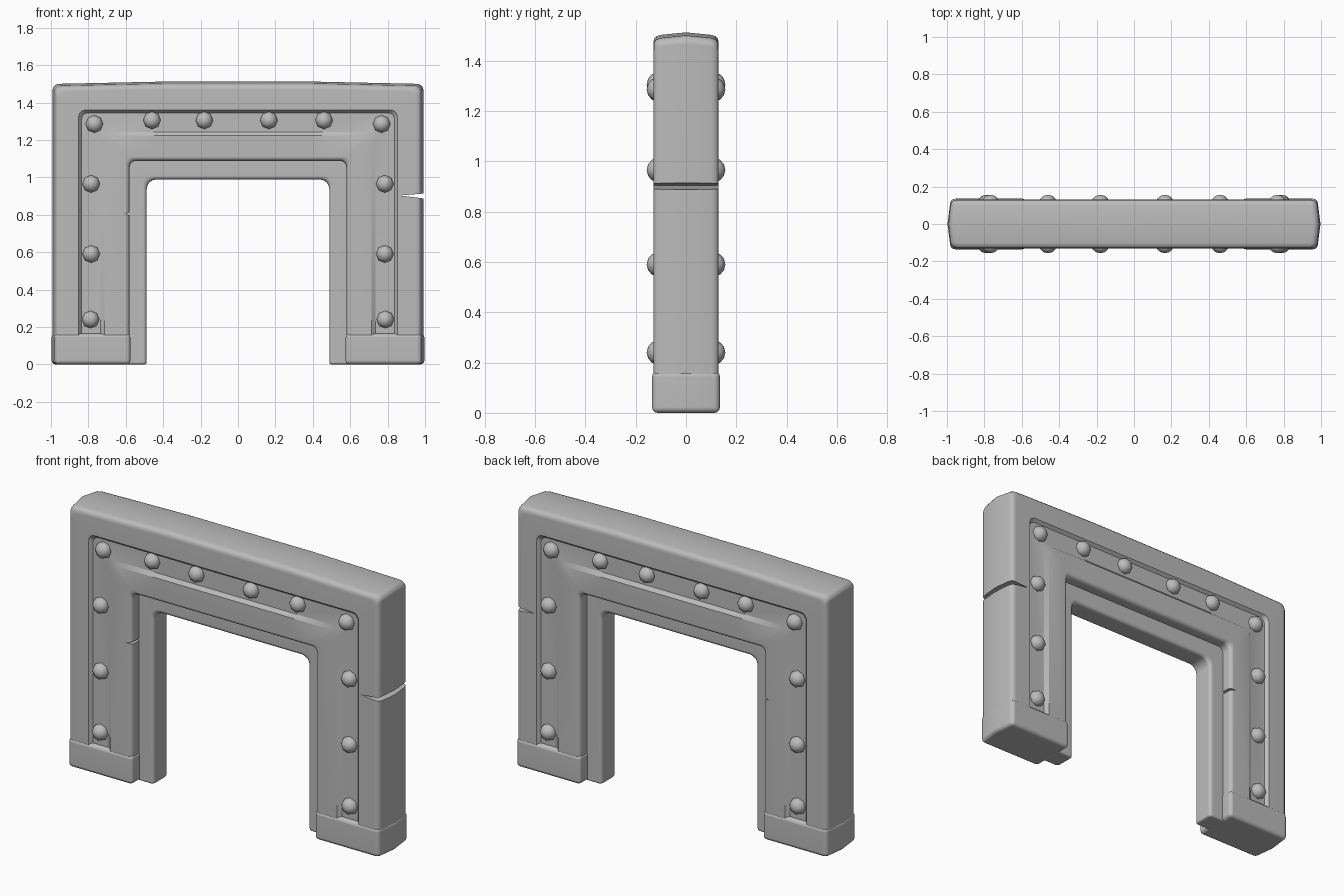
import bpy, bmesh
from math import sin, cos, pi, radians
from mathutils import Matrix

if "Cube" in bpy.data.objects:
    bpy.data.objects.remove(bpy.data.objects["Cube"])

stone = bpy.data.materials.new("grey_stone")
stone.use_nodes = True
GREY = (0.5, 0.5, 0.5, 1)
stone.diffuse_color = GREY
stone.node_tree.nodes["Principled BSDF"].inputs["Base Color"].default_value = GREY


def finish(name, bm):
    """Turn a bmesh into a named object and make it active."""
    bmesh.ops.recalc_face_normals(bm, faces=bm.faces)
    mesh = bpy.data.meshes.new(name)
    bm.to_mesh(mesh)
    bm.free()
    mesh.materials.append(stone)
    ob = bpy.data.objects.new(name, mesh)
    bpy.context.collection.objects.link(ob)
    bpy.ops.object.select_all(action='DESELECT')
    ob.select_set(True)
    bpy.context.view_layer.objects.active = ob
    return ob


def smooth(ob, angle=40):
    bpy.context.view_layer.objects.active = ob
    bpy.ops.object.select_all(action='DESELECT')
    ob.select_set(True)
    bpy.ops.object.shade_smooth_by_angle(angle=radians(angle))
    mod = ob.modifiers.new("weighted", 'WEIGHTED_NORMAL')
    mod.keep_sharp = True


def bevel(ob, width, angle):
    mod = ob.modifiers.new("bevel", 'BEVEL')
    mod.width = width
    mod.segments = 3
    mod.limit_method = 'ANGLE'
    mod.angle_limit = radians(angle)
    bpy.ops.object.modifier_apply(modifier=mod.name)


def arch(name, half, width, height, base, radius, lift=0):
    """Sweep a section (inset from outer edge, y) round a U with filleted corners."""
    section = half + [(d, -y) for d, y in reversed(half) if y]
    bm = bmesh.new()
    rails = []
    for d, y in section:
        x, z = width - d, height - d
        arc = [(x - radius + radius * cos(t), z - radius + radius * sin(t))
               for t in (k * pi / 8 for k in range(5))]
        rise = lift if d < 0.1 else 0
        right = [(x, base)] + arc + [(0.4, z + rise)]
        left = [(-px, pz) for px, pz in reversed(right)]
        rails.append([bm.verts.new((px, y, pz)) for px, pz in right + left])
    n = len(rails)
    for i in range(n):
        a, b = rails[i], rails[(i + 1) % n]
        for k in range(len(a) - 1):
            bm.faces.new((a[k], a[k + 1], b[k + 1], b[k]))
    bm.faces.new([r[0] for r in rails])
    bm.faces.new([r[-1] for r in rails])
    return finish(name, bm)


def prism(name, outline, axis, start, length):
    """Extrude an outline along y or z."""
    bm = bmesh.new()
    place = {'y': lambda a, b: (a, start, b), 'z': lambda a, b: (a, b, start)}[axis]
    face = bm.faces.new([bm.verts.new(place(a, b)) for a, b in outline])
    out = bmesh.ops.extrude_face_region(bm, geom=[face])
    moved = [v for v in out["geom"] if isinstance(v, bmesh.types.BMVert)]
    step = (0, length, 0) if axis == 'y' else (0, 0, length)
    bmesh.ops.translate(bm, verts=moved, vec=step)
    return finish(name, bm)


# Main frame with a shallow channel running round both faces
frame = arch("arch_frame", [
    (-0.012, 0), (-0.002, -0.10), (0.004, -0.118), (0.014, -0.127), (0.03, -0.13),
    (0.128, -0.13), (0.143, -0.112), (0.245, -0.112), (0.265, -0.13),
    (0.378, -0.13), (0.391, -0.125), (0.398, -0.114), (0.40, -0.10)],
    0.98, 1.488, 0.03, 0.035, 0.012)

# Cracks: one in the outer edge, a small nick in the inner edge
cracks = [[(0.865, 0.903), (1.05, 0.88), (1.05, 0.918)],
          [(-0.615, 0.804), (-0.56, 0.795), (-0.56, 0.817)]]
for outline in cracks:
    cutter = prism("crack_cutter", outline, 'y', -0.2, 0.4)
    cutter.hide_render = True
    mod = frame.modifiers.new("crack", 'BOOLEAN')
    mod.operation = 'DIFFERENCE'
    mod.solver = 'EXACT'
    mod.object = cutter
    bpy.context.view_layer.objects.active = frame
    bpy.ops.object.modifier_apply(modifier=mod.name)
    bpy.data.objects.remove(cutter)
smooth(frame)

# Narrower lining inside the opening
lining = arch("inner_lining", [
    (0, -0.065), (0.092, -0.065), (0.102, -0.062), (0.109, -0.055), (0.112, -0.045)],
    0.60, 1.10, 0, 0.05)
bevel(lining, 0.012, 60)
smooth(lining)

# Foot blocks, bowed on the outer side
for side, name in ((-1, "right_foot"), (1, "left_foot")):
    outline = [(0.575, -0.135), (0.98, -0.135), (0.997, 0), (0.98, 0.135), (0.575, 0.135)]
    foot = prism(name, [(side * x, y) for x, y in outline], 'z', 0, 0.165)
    bevel(foot, 0.022, 40)
    smooth(foot)

# Rivets in the channel, on both faces
spots = [(s * x, z) for s in (-1, 1) for x, z in
         ((0.768, 1.285), (0.46, 1.305), (0.785, 0.965), (0.785, 0.59), (0.788, 0.24))]
spots += [(-0.18, 1.305), (0.165, 1.305)]
for face, name in ((-1, "front_rivets"), (1, "back_rivets")):
    bm = bmesh.new()
    for x, z in spots:
        shape = (Matrix.Translation((x, face * 0.114, z)) @ Matrix.Diagonal((1, 0.9, 1, 1))
                 @ Matrix.Rotation(pi / 2, 4, 'X'))
        bmesh.ops.create_uvsphere(bm, u_segments=8, v_segments=6, radius=0.047, matrix=shape)
    finish(name, bm)
    bpy.ops.object.shade_smooth()
